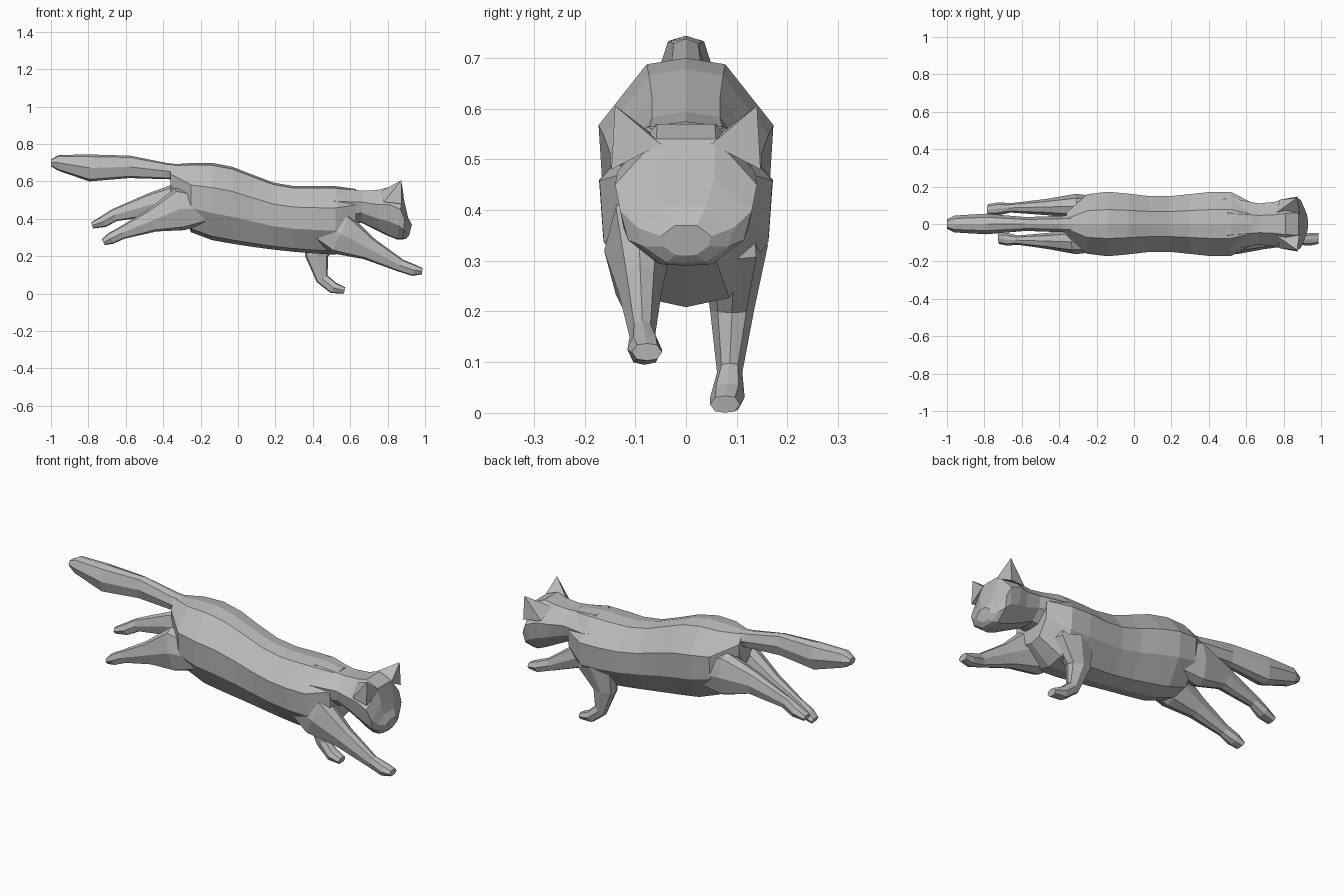
import bpy, bmesh
from math import cos
from mathutils import Vector

cube = bpy.data.objects.get("Cube")
if cube:
    bpy.data.objects.remove(cube, do_unlink=True)

GREY = (0.5, 0.5, 0.5, 1)
fur = bpy.data.materials.new("grey_fur")
fur.use_nodes = True
fur.diffuse_color = GREY
fur.node_tree.nodes["Principled BSDF"].inputs["Base Color"].default_value = GREY

# Half outlines: (share of the half width, share of the way from top to bottom)
TORSO_OUTLINE = [(0, 0), (0.45, 0.03), (1, 0.32), (0.95, 0.65), (0.5, 0.95), (0, 1)]
HEAD_OUTLINE = [(0, 0), (0.42, 0), (1, 0.36), (0.88, 0.7), (0.4, 0.98), (0, 1)]
LIMB_OUTLINE = [(0, 0), (0.65, 0.08), (1, 0.5), (0.65, 0.92), (0, 1)]


def finish(name, bm):
    """Turn a bmesh into a flat-shaded grey object."""
    bmesh.ops.recalc_face_normals(bm, faces=bm.faces)
    mesh = bpy.data.meshes.new(name)
    bm.to_mesh(mesh)
    bm.free()
    mesh.materials.append(fur)
    obj = bpy.data.objects.new(name, mesh)
    bpy.context.collection.objects.link(obj)


def section(outline, top, bottom, half_width):
    """Points of one symmetric cross-section hung between top and bottom."""
    mirrored = [(-across, down) for across, down in reversed(outline[1:-1])]
    sideways = Vector((0, half_width, 0))
    return [top.lerp(bottom, down) + sideways * across
            for across, down in outline + mirrored]


def skin(name, sections):
    """Join successive cross-sections with quads and cap both ends."""
    bm = bmesh.new()
    rings = [[bm.verts.new(point) for point in points] for points in sections]
    for ring, following in zip(rings, rings[1:]):
        for i in range(len(ring)):
            bm.faces.new((ring[i - 1], ring[i], following[i], following[i - 1]))
    bm.faces.new(rings[0])
    bm.faces.new(rings[-1])
    finish(name, bm)


def limb(name, joints, depths, widths, root_y=0, tip_y=0):
    """Sweep the limb outline along joints in the x-z plane."""
    last = len(joints) - 1
    path = [Vector((x, root_y + (tip_y - root_y) * i / last, z))
            for i, (x, z) in enumerate(joints)]
    sections = []
    for i, (centre, depth, width) in enumerate(zip(path, depths, widths)):
        along = Vector()
        if i > 0:
            along += (centre - path[i - 1]).normalized()
        if i < last:
            along += (path[i + 1] - centre).normalized()
        across = Vector((-along.z, 0, along.x)).normalized() * depth
        sections.append(section(LIMB_OUTLINE, centre + across, centre - across, width))
    skin(name, sections)


def ramp(x, start, end):
    """Share of the way from start to end, clamped."""
    return min(max((x - start) / (end - start), 0), 1)


# Torso: arched back dropping to the shoulders, belly tucked up at the rump
torso = []
for step in range(10):
    x = -0.36 + 0.11 * step
    drop = ramp(x, -0.15, 0.3)
    rump = ramp(x, -0.2, -0.36) ** 2
    chest = ramp(x, 0.54, 0.63)
    back = 0.7 - 0.125 * drop * drop * (3 - 2 * drop) - 0.015 * chest - 0.01 * rump
    belly = 0.262 - 0.16 * x + 0.11 * x * x + 0.2 * rump + 0.09 * chest
    width = 0.16 + 0.013 * cos(10 * (x + 0.17))
    width *= 1 - 0.6 * rump - 0.28 * chest
    torso.append(section(TORSO_OUTLINE, Vector((x, 0, back)),
                         Vector((x, 0, belly)), width))
skin("torso", torso)

# Neck, skull and muzzle: top x, top z, bottom x, bottom z, half width
skin("head", [
    section(HEAD_OUTLINE, Vector((top_x, 0, top_z)), Vector((low_x, 0, low_z)), width)
    for top_x, top_z, low_x, low_z, width in (
        (0.5, 0.57, 0.54, 0.36, 0.14),
        (0.67, 0.55, 0.66, 0.38, 0.11),
        (0.75, 0.555, 0.75, 0.335, 0.118),
        (0.81, 0.57, 0.8, 0.31, 0.135),
        (0.88, 0.54, 0.85, 0.29, 0.14),
        (0.897, 0.46, 0.88, 0.29, 0.13),
        (0.91, 0.405, 0.9, 0.295, 0.095),
        (0.93, 0.37, 0.915, 0.31, 0.05),
    )
])

# Tail, thickest towards its tip
limb("tail",
     joints=[(-0.3, 0.65), (-0.38, 0.655), (-0.58, 0.678), (-0.79, 0.672),
             (-0.96, 0.7), (-1, 0.7)],
     depths=(0.04, 0.043, 0.06, 0.072, 0.042, 0.018),
     widths=(0.05, 0.044, 0.037, 0.055, 0.045, 0.026))

# Legs share one build: buried root, upper joint, shank, wrist, paw, toes
LEG_DEPTHS = (0.06, 0.115, 0.062, 0.034, 0.031, 0.017)
LEG_WIDTHS = (0.035, 0.066, 0.043, 0.025, 0.034, 0.03)
SIDES = {"left": 1, "right": -1}
legs = {
    ("front", "right"): [(0.36, 0.4), (0.55, 0.32), (0.7, 0.24),
                         (0.87, 0.15), (0.94, 0.125), (0.985, 0.12)],
    ("front", "left"): [(0.49, 0.5), (0.46, 0.33), (0.42, 0.2),
                        (0.45, 0.08), (0.51, 0.031), (0.57, 0.017)],
    ("hind", "right"): [(-0.1, 0.46), (-0.31, 0.452), (-0.46, 0.39),
                        (-0.62, 0.325), (-0.68, 0.295), (-0.72, 0.275)],
    ("hind", "left"): [(-0.1, 0.46), (-0.31, 0.485), (-0.47, 0.475),
                       (-0.66, 0.42), (-0.72, 0.385), (-0.78, 0.365)],
}
for (end, side), joints in legs.items():
    sign = SIDES[side]
    limb(f"{end}_leg_{side}", joints, LEG_DEPTHS, LEG_WIDTHS, sign * 0.1, sign * 0.077)

# Ears: upright points on a four-sided base, mirrored
EAR_BASE = [(0.885, 0.05, 0.53), (0.875, 0.147, 0.48), (0.78, 0.13, 0.49), (0.76, 0.06, 0.545)]
for side, sign in SIDES.items():
    bm = bmesh.new()
    base = [bm.verts.new((x, sign * y, z)) for x, y, z in EAR_BASE]
    tip = bm.verts.new((0.873, sign * 0.14, 0.606))
    for i, corner in enumerate(base):
        bm.faces.new((base[i - 1], corner, tip))
    bm.faces.new(base)
    finish(f"ear_{side}", bm)
